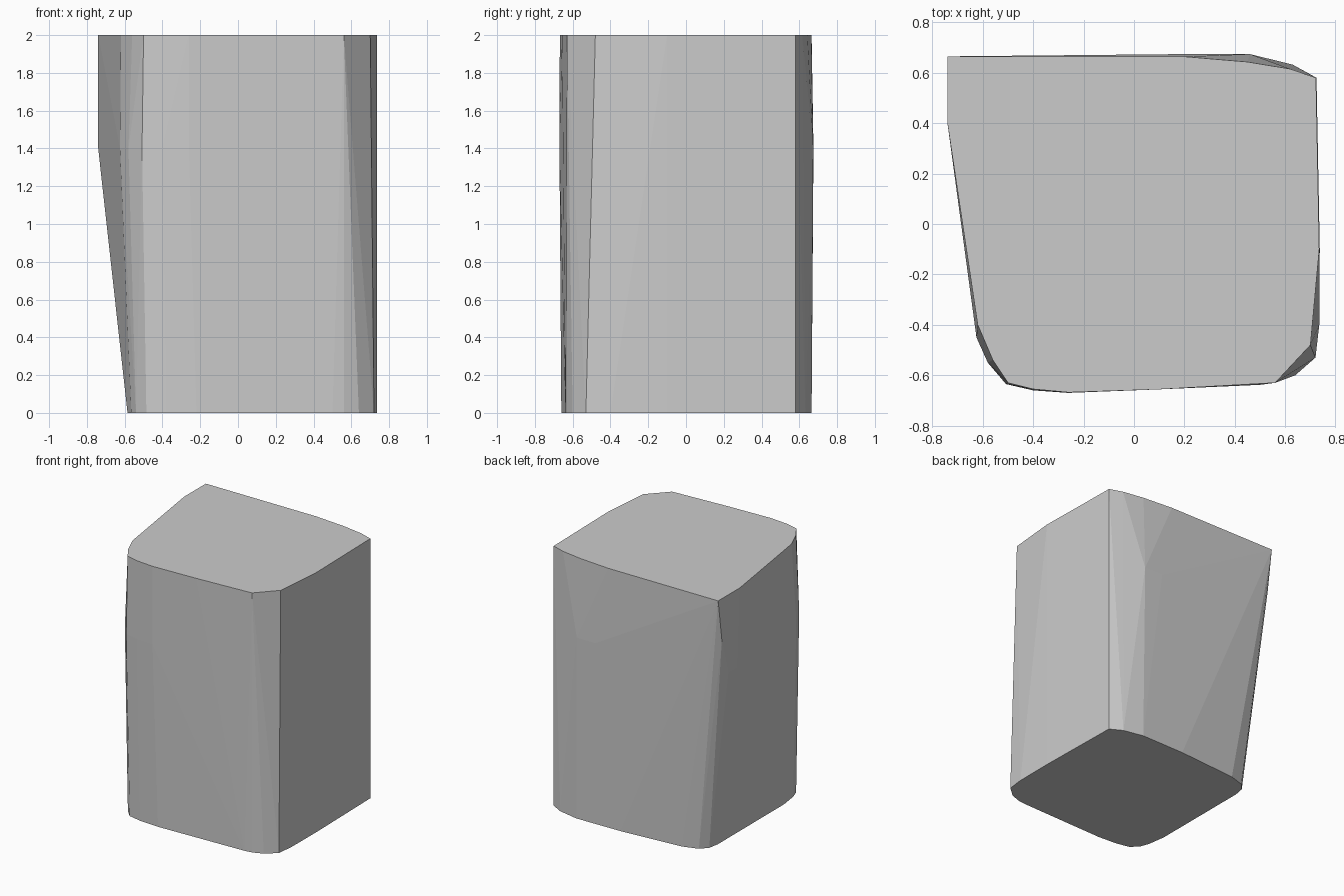
import bpy, bmesh, math

if "Cube" in bpy.data.objects:
    bpy.data.objects.remove(bpy.data.objects["Cube"])

# Outlines of the block at several heights (x, y)
rings = {
    2.0: [(-.74, .665), (-.74, .40), (-.62, -.40), (-.56, -.54), (-.50, -.63),
          (-.40, -.655), (-.26, -.668), (.10, -.656), (.56, -.63), (.70, -.48),
          (.735, -.10), (.722, .58), (.62, .615), (.45, .643), (.20, .664)],
    1.4: [(-.74, .54), (-.74, .43), (-.625, -.45), (-.58, -.55), (-.508, -.635),
          (-.40, -.66), (-.26, -.67), (.46, .674), (.30, .675)],
    0.0: [(-.57, .53), (-.52, .585), (-.40, .622), (-.585, .45), (-.585, -.36),
          (-.565, -.50), (-.54, -.57), (-.485, -.627), (-.38, -.65), (-.22, -.66),
          (.50, -.638), (.56, -.63), (.64, -.60), (.72, -.53), (.735, -.40),
          (.737, -.10), (.724, .58), (.63, .632), (.47, .665), (.10, .66)],
}

# Block: convex skin around the outlines
bm = bmesh.new()
for z, outline in rings.items():
    for x, y in outline:
        bm.verts.new((x, y, z))
# Soft turn of the back left edge
bm.verts.new((-.74, .62, 1.68))
result = bmesh.ops.convex_hull(bm, input=bm.verts[:])
loose = [v for v in bm.verts if not v.link_faces]
bmesh.ops.delete(bm, geom=loose, context='VERTS')

# Merge the flat ends into single faces
bmesh.ops.dissolve_limit(bm, angle_limit=math.radians(0.5),
                         verts=bm.verts[:], edges=bm.edges[:])
bmesh.ops.recalc_face_normals(bm, faces=bm.faces[:])

mesh = bpy.data.meshes.new("rounded_block")
bm.to_mesh(mesh)
bm.free()
block = bpy.data.objects.new("rounded_block", mesh)
bpy.context.collection.objects.link(block)
